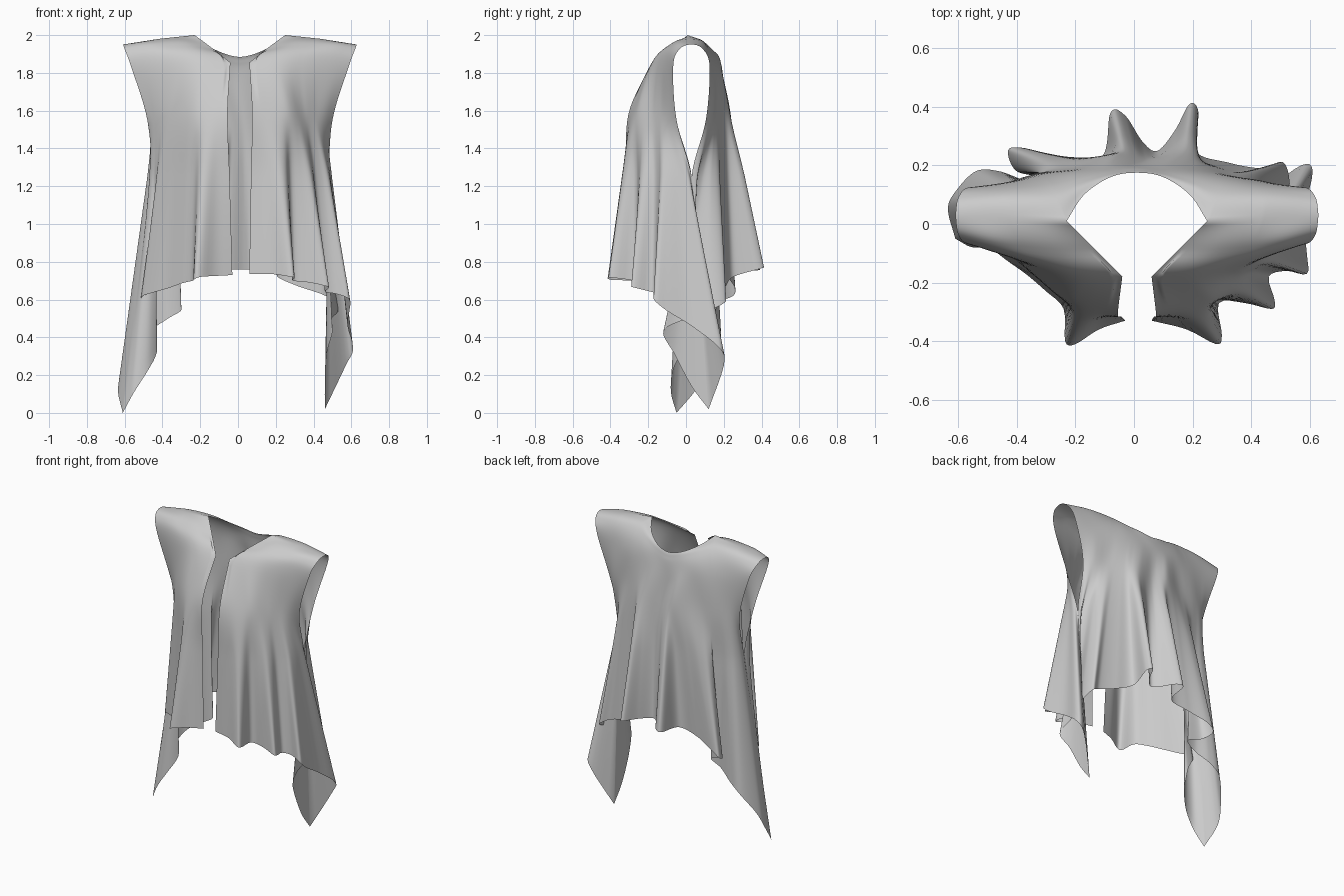
import bpy, bmesh
from mathutils import Vector

NU = 60                      # columns in one front panel (back uses 5x so shoulder seams match)
SPANS = [7, 7, 8, 8, 16]     # rows between the guide curves, shoulder to hem
UNDERARM = Vector((0.48, 0.03, 1.25))


def mirror(p):
    """Mirror across the garment's centre line (x = 0.01)."""
    return Vector((0.02 - p[0], p[1], p[2]))


def catmull(p0, p1, p2, p3, t):
    return 0.5 * (2 * p1 + (p2 - p0) * t + (2 * p0 - 5 * p1 + 4 * p2 - p3) * t * t
                  + (3 * p1 - p0 - 3 * p2 + p3) * t ** 3)


def sample(pts, u, corners=(), first=None):
    """Point at u (0-1) on a smooth curve through pts, sharp at the corner indices."""
    n = len(pts) - 1
    i = min(int(u * n + 1e-9), n - 1)
    a, b = pts[i], pts[i + 1]
    before, after = 2 * a - b, 2 * b - a
    if i == 0 and first:
        before = first
    if i > 0 and i not in corners:
        before = pts[i - 1]
    if i + 2 <= n and i + 1 not in corners:
        after = pts[i + 2]
    return catmull(before, a, b, after, u * n - i)


def vecs(rows):
    return [Vector(p) for p in rows]


def panel(bm, rows, hem, is_back, side):
    """Cloth panel: guide rows down to the chest, then folds hanging to the hem."""
    nu = NU * 5 if is_back else NU
    corners = (1, 2, 8, 9) if is_back else (1,)
    grid = []
    for j in range(nu + 1):
        u = j / nu
        col = [sample(r, u, () if k else corners) for k, r in enumerate(rows)]
        c, h = col[-1], sample(hem, u)
        d = c.lerp(h, (c.z - 1.25) / (c.z - h.z))
        d.xy = c.lerp(h, 1.1 * (c.z - 1.25) / (c.z - h.z)).xy
        if is_back:
            d = d.lerp(UNDERARM, (1 - u) ** 14).lerp(mirror(UNDERARM), u ** 14)
        else:
            d = d.lerp(side, u ** 6)
        tail = d + (h - d) * ((d - c).length / (h - d).length)
        col += [d, tail]
        # Round the shoulder over, but leave the neck edge alone
        w = max(0, min(1, (abs(u - .5) - .3) * 10 if is_back else 2 * u))
        first = 2 * col[0] - col[1]
        first.z += w * (col[1].z - first.z)
        line = []
        for k, n in enumerate(SPANS):
            for s in range(n):
                t = s / n
                # Neck edge and centre edge stay crisp at the front collar corner
                sharp = (2,) if not is_back and u < .04 else ()
                line.append(d.lerp(h, t) if k == len(SPANS) - 1
                            else sample(col, (k + t) / len(SPANS), sharp, first))
        line.append(h)
        grid.append([bm.verts.new(p) for p in line])
    for a, b in zip(grid, grid[1:]):
        for i in range(len(a) - 1):
            bm.faces.new((a[i], a[i + 1], b[i + 1], b[i]))


# Front guide rows: shoulder, yoke, upper chest (centre edge to armhole)
front = [vecs(r) for r in (
    [(.25, .01, 2.0), (.44, .02, 1.98), (.63, .03, 1.95)],
    [(.155, -.085, 1.93), (.28, -.085, 1.95), (.40, -.075, 1.95), (.51, -.06, 1.945), (.62, -.035, 1.925)],
    [(.06, -.18, 1.855), (.21, -.18, 1.85), (.34, -.145, 1.85), (.47, -.105, 1.84), (.585, -.068, 1.83)])]
# Chest rows, where the folds begin
chest_right = vecs([(.075, -.305, 1.58), (.26, -.265, 1.57), (.36, -.175, 1.56), (.445, -.11, 1.55), (.50, -.05, 1.55)])
chest_left = vecs([(-.055, -.305, 1.58), (-.215, -.265, 1.57), (-.36, -.15, 1.56), (-.43, -.09, 1.55), (-.48, -.05, 1.55)])

# Back guide rows, right armhole to centre, then mirrored
back_half = [vecs(r) for r in (
    [(.63, .03, 1.95), (.44, .02, 1.98), (.25, .01, 2.0), (.19, .10, 1.95), (.10, .16, 1.905), (.01, .175, 1.885)],
    [(.62, .09, 1.925), (.45, .10, 1.95), (.29, .105, 1.955), (.20, .14, 1.92), (.10, .172, 1.88), (.01, .183, 1.86)],
    [(.583, .125, 1.83), (.45, .14, 1.82), (.32, .16, 1.82), (.21, .18, 1.81), (.11, .192, 1.80), (.01, .195, 1.79)])]
back = [r + [mirror(p) for p in reversed(r[:-1])] for r in back_half]
chest_back = vecs([
    (.50, .105, 1.55), (.45, .135, 1.55), (.36, .16, 1.55), (.25, .20, 1.55),
    (.17, .24, 1.55), (.04, .215, 1.55), (-.06, .24, 1.55), (-.21, .195, 1.55),
    (-.34, .17, 1.55), (-.43, .14, 1.55), (-.48, .105, 1.55)])

# Folded hems
hem_right = vecs([
    (.06, -.33, .735), (.18, -.36, .735), (.28, -.41, .72), (.30, -.38, .715),
    (.29, -.27, .70), (.38, -.27, .69), (.47, -.29, .67), (.48, -.26, .66),
    (.46, -.18, .64), (.52, -.16, .63), (.59, -.17, .60), (.59, -.10, .54),
    (.58, .03, .46), (.61, .18, .34), (.57, .20, .25), (.46, .12, .02)])
hem_left = vecs([
    (-.03, -.33, .73), (-.12, -.36, .725), (-.20, -.41, .72), (-.235, -.40, .705),
    (-.24, -.29, .70), (-.30, -.23, .685), (-.37, -.17, .66), (-.44, -.12, .64),
    (-.51, -.06, .615), (-.50, -.03, .57), (-.46, -.02, .50), (-.44, -.02, .42),
    (-.43, -.03, .32), (-.48, -.07, .22), (-.55, -.08, .11), (-.61, -.05, 0)])
hem_back = vecs([
    (.46, .12, .02), (.46, .03, .14), (.47, -.06, .31), (.50, -.12, .43),
    (.49, -.02, .49), (.53, .12, .54), (.51, .21, .59), (.44, .19, .63),
    (.32, .21, .67), (.21, .25, .72), (.22, .38, .76), (.19, .41, .77),
    (.14, .32, .765), (.08, .25, .76), (.03, .28, .76), (-.03, .37, .76),
    (-.08, .38, .755), (-.11, .23, .74), (-.25, .23, .71), (-.38, .26, .66),
    (-.43, .25, .62), (-.40, .18, .59), (-.30, .16, .55), (-.37, .15, .50),
    (-.46, .18, .44), (-.54, .18, .37), (-.61, .11, .24), (-.635, .05, .12),
    (-.61, -.05, 0)])

# Sew the three panels into one garment
bm = bmesh.new()
panel(bm, front + [chest_right], hem_right, False, UNDERARM)
panel(bm, [[mirror(p) for p in r] for r in front] + [chest_left], hem_left, False, mirror(UNDERARM))
panel(bm, back + [chest_back], hem_back, True, None)
bmesh.ops.remove_doubles(bm, verts=bm.verts, dist=0.0005)
bmesh.ops.recalc_face_normals(bm, faces=bm.faces)
mesh = bpy.data.meshes.new("draped_vest")
bm.to_mesh(mesh)
bm.free()
vest = bpy.data.objects.new("draped_vest", mesh)
bpy.context.collection.objects.link(vest)
for poly in mesh.polygons:
    poly.use_smooth = True
